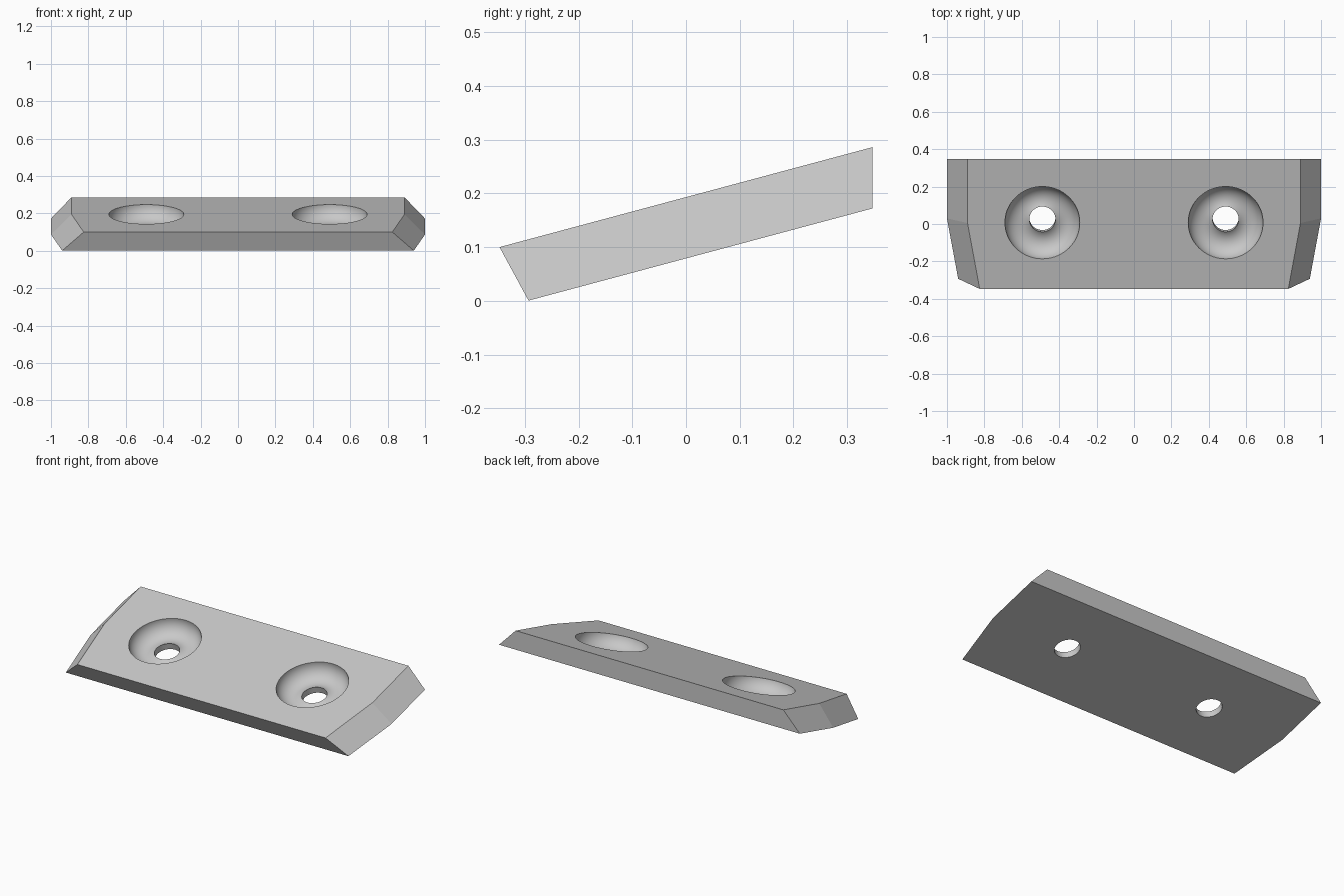
import bpy, bmesh
from math import radians, sin, cos, tan, acos, pi
from mathutils import Matrix, Vector

if "Cube" in bpy.data.objects:
    bpy.data.objects.remove(bpy.data.objects["Cube"], do_unlink=True)

TILT = radians(15)
SLOPE = tan(TILT)

grey = bpy.data.materials.new("plain grey")
grey.use_nodes = True
colour = (0.58, 0.58, 0.58, 1)
grey.diffuse_color = colour
grey.node_tree.nodes["Principled BSDF"].inputs["Base Color"].default_value = colour


def make_object(name, bm):
    bmesh.ops.recalc_face_normals(bm, faces=bm.faces)
    mesh = bpy.data.meshes.new(name)
    bm.to_mesh(mesh)
    bm.free()
    mesh.materials.append(grey)
    obj = bpy.data.objects.new(name, mesh)
    bpy.context.collection.objects.link(obj)
    return obj


def top_z(y):
    return 0.193 + SLOPE * y


def bottom_z(y):
    return 0.079 + SLOPE * y


# Sloping plate: outline of each surface from back to front, mirrored across x
def outline(bm, half, height):
    pts = half + [(-x, y) for x, y in reversed(half)]
    return [bm.verts.new((x, y, height(y))) for x, y in pts]


bm = bmesh.new()
top = outline(bm, [(0.89, 0.347), (0.89, 0.005), (0.825, -0.347)], top_z)
bottom = outline(bm, [(1, 0.347), (1, 0.03), (0.94, -0.293)], bottom_z)
bm.faces.new(top)
bm.faces.new(bottom[::-1])
for i in range(len(top)):
    j = (i + 1) % len(top)
    bm.faces.new((top[i], bottom[i], bottom[j], top[j]))
plate = make_object("sloping_plate", bm)


# Screw recess cutter: rounded groove leading into a through hole
def recess_cutter(x):
    hole, ring, tube = 0.07, 0.115, 0.085
    start = -acos((hole - ring) / tube)
    steps = 24
    profile = [(0, -0.2), (hole, -0.2)]
    for i in range(steps + 1):
        a = start * (1 - i / steps)
        profile.append((ring + tube * cos(a), tube * sin(a)))
    profile += [(ring + tube, 0.06), (0, 0.06)]
    bm = bmesh.new()
    verts = [bm.verts.new((r, 0, h)) for r, h in profile]
    edges = [bm.edges.new(pair) for pair in zip(verts, verts[1:])]
    bmesh.ops.spin(bm, geom=verts + edges, cent=(0, 0, 0), axis=(0, 0, 1),
                   angle=2 * pi, steps=72, use_duplicate=False)
    bmesh.ops.remove_doubles(bm, verts=bm.verts, dist=0.0001)
    place = Matrix.Translation(Vector((x, 0.007, top_z(0.007))))
    bm.transform(place @ Matrix.Rotation(TILT, 4, "X"))
    cutter = make_object("recess_cutter", bm)
    cutter.hide_render = True
    return cutter


bpy.context.view_layer.objects.active = plate
for x in (-0.49, 0.49):
    cutter = recess_cutter(x)
    cut = plate.modifiers.new("recess", "BOOLEAN")
    cut.operation = "DIFFERENCE"
    cut.solver = "EXACT"
    cut.object = cutter
    bpy.ops.object.modifier_apply(modifier=cut.name)
    bpy.data.objects.remove(cutter, do_unlink=True)

# Smooth recesses, crisp plate edges
bpy.ops.object.select_all(action="DESELECT")
plate.select_set(True)
bpy.ops.object.shade_smooth_by_angle(angle=radians(6.5))
